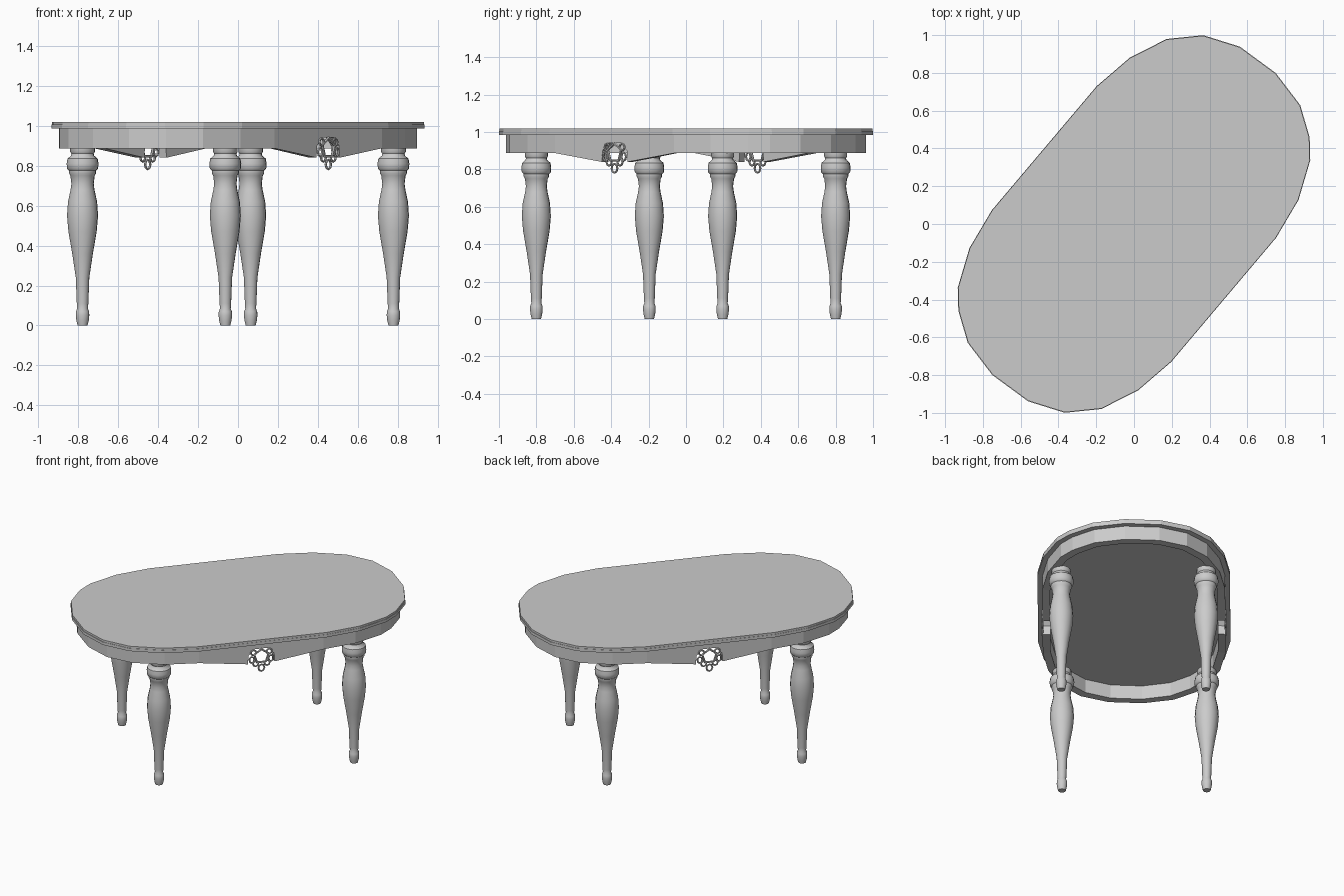
import bpy, bmesh
from math import radians, pi, sin, cos
from mathutils import Matrix, Vector

cube = bpy.data.objects.get("Cube")
if cube:
    bpy.data.objects.remove(cube, do_unlink=True)

grey = bpy.data.materials.new("plain_grey")
grey.use_nodes = True
tone = (0.6, 0.6, 0.6, 1)
grey.diffuse_color = tone
grey.node_tree.nodes["Principled BSDF"].inputs["Base Color"].default_value = tone

# The table stands turned: its long axis is local x
TURN = Matrix.Rotation(radians(49.8), 4, "Z")

# One rounded end; the other is the same, turned half way round
END = [(.43, .622), (.66, .585), (.86, .5), (1.0, .365), (1.079, .178), (1.095, -.057),
       (1.049, -.266), (.951, -.414), (.86, -.495), (.66, -.583), (.43, -.622)]


def finish(bm, name, smooth=False):
    bmesh.ops.recalc_face_normals(bm, faces=bm.faces)
    mesh = bpy.data.meshes.new(name)
    bm.to_mesh(mesh)
    bm.free()
    obj = bpy.data.objects.new(name, mesh)
    bpy.context.collection.objects.link(obj)
    mesh.materials.append(grey)
    obj.matrix_world = TURN
    if smooth:
        bpy.ops.object.select_all(action="DESELECT")
        obj.select_set(True)
        bpy.context.view_layer.objects.active = obj
        bpy.ops.object.shade_smooth_by_angle(angle=radians(40))
    return obj


def both_halves(points):
    return points + [(-p[0], -p[1], *p[2:]) for p in points]


def bridge(bm, rings, closed=False):
    pairs = list(zip(rings, rings[1:]))
    if closed:
        pairs.append((rings[-1], rings[0]))
    for a, b in pairs:
        for i in range(len(a)):
            j = (i + 1) % len(a)
            bm.faces.new((a[i], a[j], b[j], b[i]))


# Table top: two thin layers
def slab(name, low, high, scale):
    bm = bmesh.new()
    rings = [[bm.verts.new((x * scale, y * scale, z)) for x, y in both_halves(END)]
             for z in (low, high)]
    bridge(bm, rings)
    for ring in rings:
        bm.faces.new(ring)
    finish(bm, name)


slab("top_lower_layer", .985, 1.005, 1.0)
slab("top_upper_layer", 1.005, 1.019, .997)

# Apron: hollow band, dipping to an arched notch on each long side
ramp = [(.093, .84), (.088, .9), (.045, .942)]
stations = [(x, y, .887) for x, y in END]
stations += [(u, -.622, z) for u, z in ramp]
stations += [(-u, -.622, z) for u, z in reversed(ramp)]
bm = bmesh.new()
sections = []
for x, y, z in both_halves(stations):
    outer, inner = (x * .968, y * .95), (x * .92, y * .87)
    sections.append([bm.verts.new((*p, h)) for p, h in
                     ((outer, .986), (outer, z), (inner, z), (inner, .986))])
bridge(bm, sections, closed=True)
finish(bm, "apron")

# Turned legs: radius and height
LEG = [(.025, 0), (.031, .025), (.034, .05), (.033, .07), (.027, .085), (.029, .11),
       (.034, .24), (.052, .36), (.071, .47), (.078, .55), (.073, .62), (.06, .68),
       (.056, .71), (.061, .75), (.068, .762), (.068, .775), (.078, .785), (.08, .81),
       (.076, .835), (.058, .85), (.056, .86), (.062, .87), (.062, .892)]
SIDES = 16


def leg(name, x, y):
    bm = bmesh.new()
    rings = [[bm.verts.new((x + r * cos(2 * pi * i / SIDES), y + r * sin(2 * pi * i / SIDES), z))
              for i in range(SIDES)] for r, z in LEG]
    bridge(bm, rings)
    bm.faces.new(rings[0])
    bm.faces.new(rings[-1])
    finish(bm, name, smooth=True)


for end, x in (("back", .652), ("front", -.652)):
    for side, y in (("left", -.468), ("right", .468)):
        leg(f"{end}_{side}_leg", x, y)


# Openwork ornaments: wire loops around each notch
def wire_loop(bm, u, z, wide, tall, count, flip, wire):
    rings = []
    for i in range(count):
        a = 2 * pi * i / count + pi / 2
        out = Vector((cos(a), 0, sin(a)))
        middle = Vector((u + wide * cos(a), -.592, z + tall * sin(a)))
        ring = []
        for k in range(6):
            t = 2 * pi * k / 6
            p = middle + wire * (out * cos(t) + Vector((0, 1, 0)) * sin(t))
            ring.append(bm.verts.new((p.x * flip, p.y * flip, p.z)))
        rings.append(ring)
    bridge(bm, rings, closed=True)


for name, flip in (("left_ornament", 1), ("right_ornament", -1)):
    bm = bmesh.new()
    wire_loop(bm, 0, .888, .05, .05, 5, flip, .008)
    wire_loop(bm, 0, .806, .02, .024, 8, flip, .006)
    for s in (-1, 1):
        wire_loop(bm, s * .038, .838, .018, .018, 8, flip, .006)
        wire_loop(bm, s * .064, .868, .016, .022, 8, flip, .006)
        wire_loop(bm, s * .052, .918, .018, .018, 8, flip, .006)
    finish(bm, name, smooth=True)
